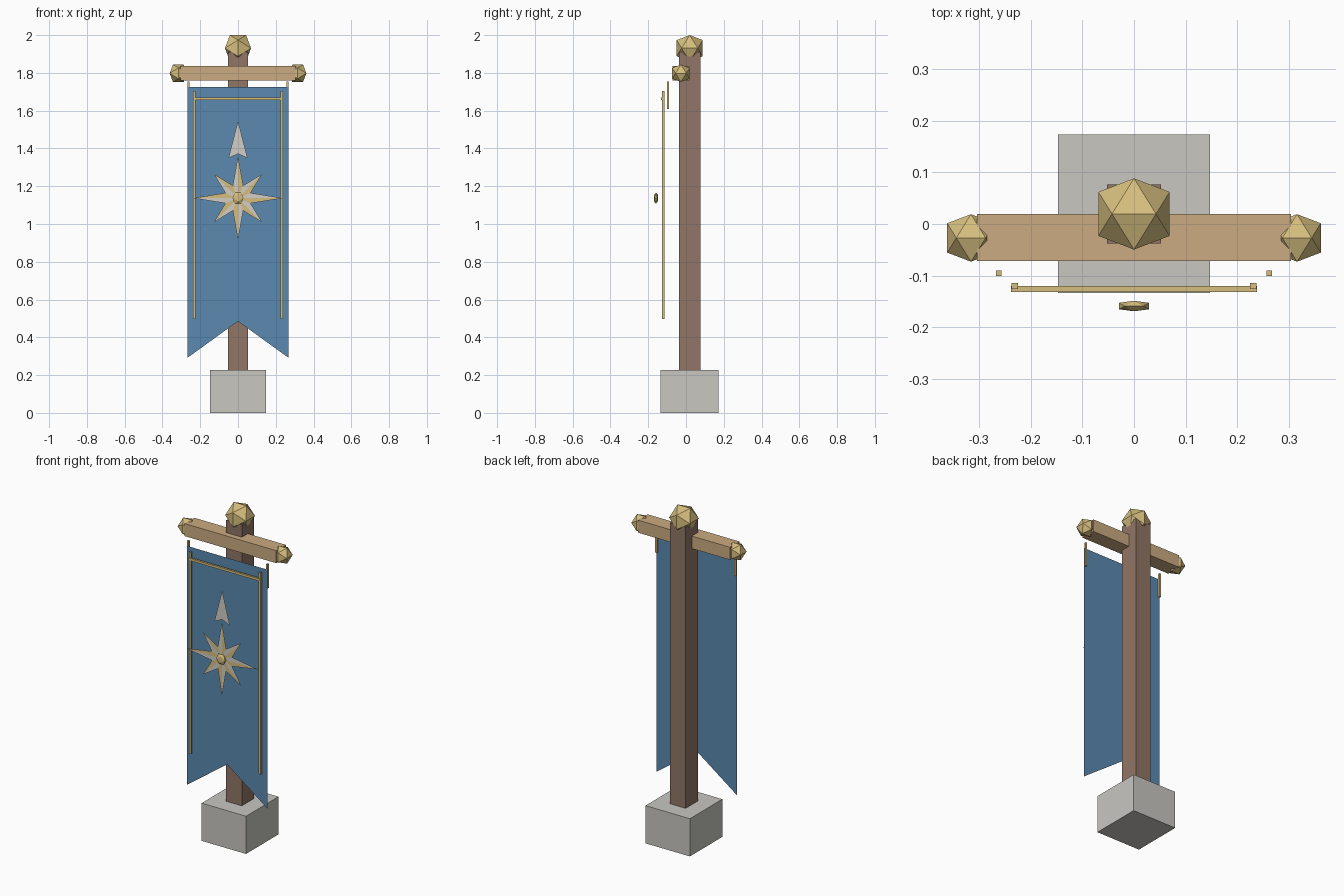
import bpy, bmesh, math
from mathutils import Vector

if "Cube" in bpy.data.objects:
    bpy.data.objects.remove(bpy.data.objects["Cube"])


def material(name, rgb):
    lin = [((c / 255 + 0.055) / 1.055) ** 2.4 for c in rgb]
    m = bpy.data.materials.new(name)
    m.diffuse_color = (*lin, 1)
    m.use_nodes = True
    m.node_tree.nodes["Principled BSDF"].inputs["Base Color"].default_value = m.diffuse_color
    return m


STONE = material("grey stone", (200, 199, 193))
DARK = material("dark wood", (145, 118, 102))
LIGHT = material("light wood", (203, 171, 129))
BLUE = material("blue cloth", (91, 137, 176))
GOLD = material("gold", (214, 190, 126))
WHITE = material("off white", (210, 207, 199))


def finish(name, bm, *mats):
    mesh = bpy.data.meshes.new(name)
    bm.to_mesh(mesh)
    bm.free()
    for m in mats:
        mesh.materials.append(m)
    obj = bpy.data.objects.new(name, mesh)
    bpy.context.collection.objects.link(obj)
    return obj


def box(name, lo, hi, mat):
    bm = bmesh.new()
    bmesh.ops.create_cube(bm, size=1)
    lo, hi = Vector(lo), Vector(hi)
    for v in bm.verts:
        v.co = (lo + hi) / 2 + v.co * (hi - lo)
    return finish(name, bm, mat)


def knob(name, center, reach, mat, depth=1.0):
    """Twenty-sided ball, edge-up; reach is its half width along each axis."""
    bm = bmesh.new()
    s = reach / ((1 + math.sqrt(5)) / 2)
    for a in (-s, s):
        for b in (-reach, reach):
            for p in ((a, 0, b), (0, b, a), (b, a, 0)):
                bm.verts.new(Vector(center) + Vector((p[0], p[1] * depth, p[2])))
    bmesh.ops.convex_hull(bm, input=bm.verts)
    bmesh.ops.recalc_face_normals(bm, faces=bm.faces)
    return finish(name, bm, mat)


def sheet(name, y, polys, *mats):
    """Flat front-facing sheet from (x, z) polygons with material indices."""
    bm = bmesh.new()
    for pts, index in polys:
        f = bm.faces.new([bm.verts.new((x, y, z)) for x, z in pts])
        f.material_index = index
        f.normal_update()
        if f.normal.y > 0:
            f.normal_flip()
    bmesh.ops.remove_doubles(bm, verts=bm.verts, dist=1e-5)
    return finish(name, bm, *mats)


# Stand and pole
box("base_block", (-0.147, -0.134, 0), (0.147, 0.173, 0.226), STONE)
box("post", (-0.052, -0.038, 0.226), (0.052, 0.077, 1.91), DARK)
knob("post_finial", (0, 0.0195, 1.931), 0.069, GOLD)

# Crossbar with end knobs
box("crossbar", (-0.304, -0.072, 1.761), (0.304, 0.019, 1.836), LIGHT)

# Cloth with swallow-tail cut
W, TOP, TIP, NOTCH = 0.267, 1.724, 0.292, 0.485
sheet("banner_cloth", -0.103,
      [([(0, TOP), (s * W, TOP), (s * W, TIP), (0, NOTCH)], 0) for s in (-1, 1)], BLUE)

# Mirrored knobs, hanging cords and trim
for side, s in (("left", -1), ("right", 1)):
    knob(f"crossbar_knob_{side}", (s * 0.316, -0.027, 1.798), 0.046, GOLD)
    box(f"cord_{side}", (s * 0.262 - 0.0055, -0.101, 1.61),
        (s * 0.262 + 0.0055, -0.09, 1.755), GOLD)
    box(f"trim_{side}", (s * 0.231 - 0.0065, -0.126, 0.497),
        (s * 0.231 + 0.0065, -0.114, 1.704), GOLD)
box("trim_top", (-0.238, -0.132, 1.657), (0.238, -0.12, 1.671), GOLD)

# Compass star: every ray split into a white and a gold half
CZ = 1.137


def polar(r, a):
    return (r * math.sin(a), CZ + r * math.cos(a))


rays = []
for k in range(8):
    a = k * math.pi / 4
    r = 0.18 if k % 2 else (0.222, 0.237)[k // 2 % 2]
    for i, s in enumerate((-1, 1)):
        rays.append(([(0, CZ), polar(r, a), polar(0.072, a + s * math.pi / 8)], i))
sheet("compass_star", -0.152, rays, WHITE, GOLD)
knob("star_hub", (0, -0.159, CZ), 0.029, GOLD, depth=0.35)

# Arrowhead above the star
sheet("north_arrow", -0.15,
      [([(0, 1.545), (s * 0.051, 1.348), (0, 1.372)], 0) for s in (-1, 1)], WHITE)
